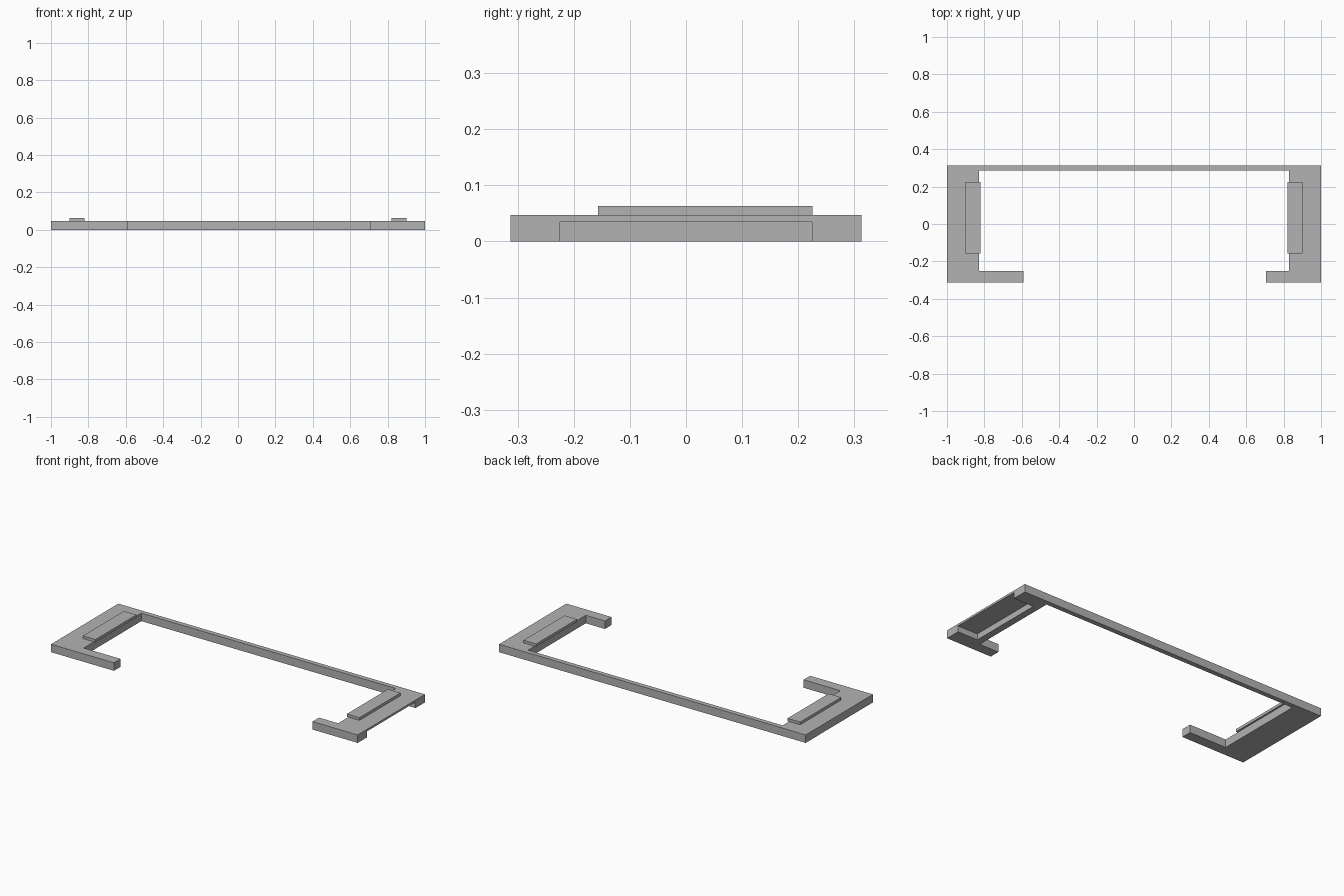
import bpy
import bmesh

cube = bpy.data.objects.get("Cube")
if cube:
    bpy.data.objects.remove(cube)

BACK, FRONT = 0.313, -0.313
INNER_X = 0.83
HEIGHT = 0.047

grey = bpy.data.materials.new("plain grey")
grey.use_nodes = True
colour = (0.45, 0.45, 0.45, 1)
grey.diffuse_color = colour
grey.node_tree.nodes["Principled BSDF"].inputs["Base Color"].default_value = colour


def slab(name, outline, z0, z1):
    """Extrude a flat outline from z0 to z1."""
    bm = bmesh.new()
    face = bm.faces.new([bm.verts.new((x, y, z0)) for x, y in outline])
    grown = bmesh.ops.extrude_face_region(bm, geom=[face], use_keep_orig=True)
    top = [v for v in grown["geom"] if isinstance(v, bmesh.types.BMVert)]
    bmesh.ops.translate(bm, verts=top, vec=(0, 0, z1 - z0))
    bmesh.ops.recalc_face_normals(bm, faces=bm.faces)
    mesh = bpy.data.meshes.new(name)
    bm.to_mesh(mesh)
    bm.free()
    mesh.materials.append(grey)
    obj = bpy.data.objects.new(name, mesh)
    bpy.context.collection.objects.link(obj)
    return obj


def rect(x0, x1, y0, y1):
    return [(x0, y0), (x1, y0), (x1, y1), (x0, y1)]


# Open frame: back rail, two wide ends, front arms of unequal length
rail_y, arm_y = 0.285, -0.252
right_tip, left_tip = -0.59, 0.705
frame = slab("frame", [
    (-1, FRONT), (right_tip, FRONT), (right_tip, arm_y), (-INNER_X, arm_y),
    (-INNER_X, rail_y), (INNER_X, rail_y), (INNER_X, arm_y),
    (left_tip, arm_y), (left_tip, FRONT), (1, FRONT), (1, BACK), (-1, BACK),
], 0, HEIGHT)

# Recess under the left end, open at the outer side
cutter = slab("recess_cutter", rect(0.87, 1.1, -0.225, 0.225), -0.1, 0.035)
cutter.hide_render = True
cut = frame.modifiers.new("recess", 'BOOLEAN')
cut.operation = 'DIFFERENCE'
cut.solver = 'EXACT'
cut.object = cutter
bpy.context.view_layer.objects.active = frame
bpy.ops.object.modifier_apply(modifier=cut.name)
bpy.data.objects.remove(cutter)

# Raised pads slightly overhanging the inner edges
for name, side in (("left_pad", 1), ("right_pad", -1)):
    slab(name, rect(side * 0.82, side * 0.902, -0.157, 0.225), HEIGHT, 0.063)
